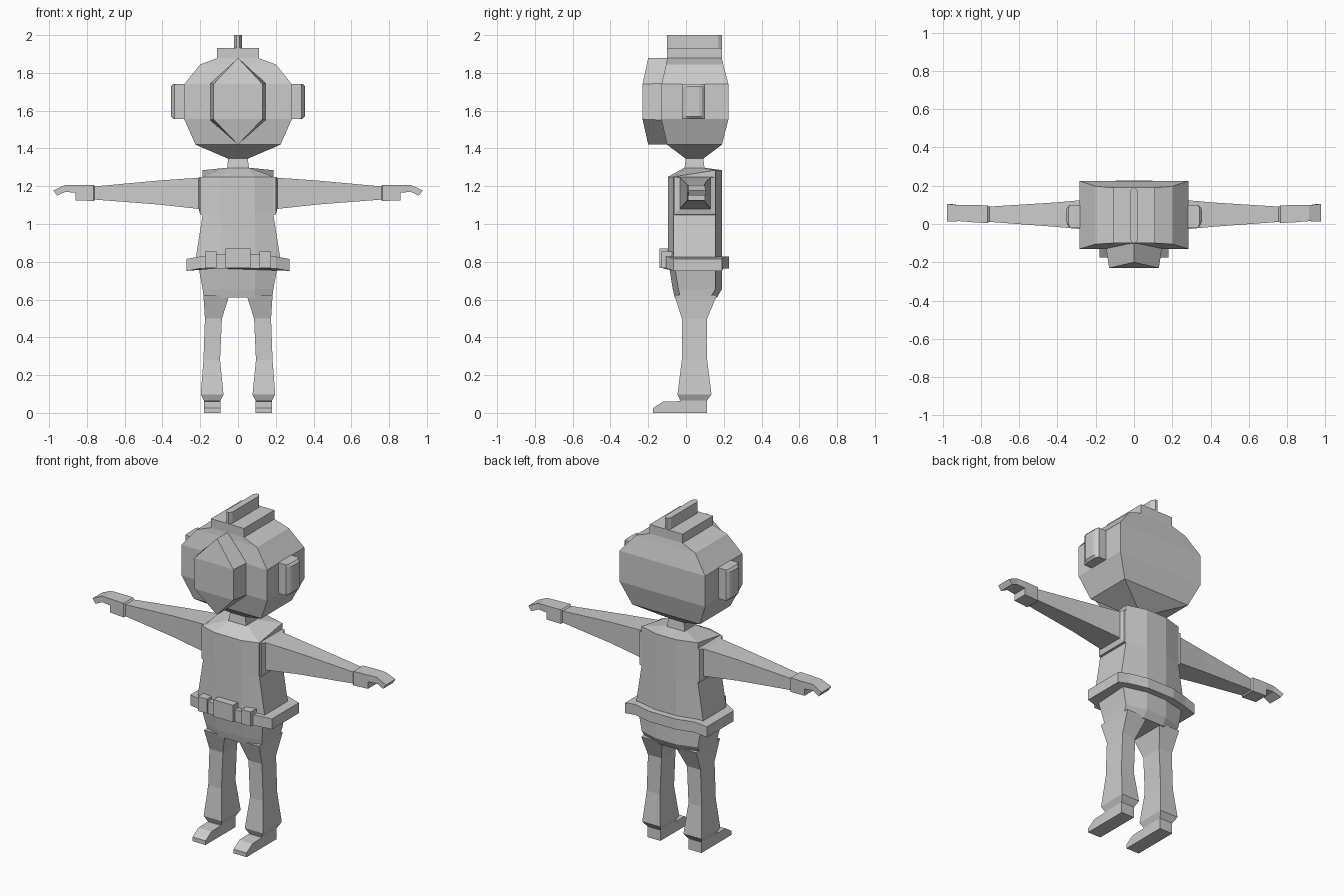
import bpy, bmesh

GREY = bpy.data.materials.new("plain grey")
GREY.diffuse_color = (0.6, 0.6, 0.6, 1)


def finish(name, bm):
    bmesh.ops.recalc_face_normals(bm, faces=bm.faces)
    me = bpy.data.meshes.new(name)
    bm.to_mesh(me)
    bm.free()
    me.materials.append(GREY)
    ob = bpy.data.objects.new(name, me)
    bpy.context.collection.objects.link(ob)
    return ob


def loft(name, rings):
    """Bridge rings of equal point count and cap both ends."""
    bm = bmesh.new()
    rows = [[bm.verts.new(p) for p in r] for r in rings]
    n = len(rows[0])
    for a, b in zip(rows, rows[1:]):
        for i in range(n):
            j = (i + 1) % n
            bm.faces.new((a[i], a[j], b[j], b[i]))
    bm.faces.new(rows[0])
    bm.faces.new(rows[-1])
    return finish(name, bm)


def rect_z(x0, x1, y0, y1, z):
    return [(x0, y0, z), (x1, y0, z), (x1, y1, z), (x0, y1, z)]


def rect_x(x, y0, y1, z0, z1):
    return [(x, y0, z0), (x, y1, z0), (x, y1, z1), (x, y0, z1)]


def box(name, x0, x1, y0, y1, z0, z1):
    return loft(name, [rect_z(x0, x1, y0, y1, z) for z in (z0, z1)])


def plan(half):
    """Mirror a right-hand outline of (x, y, z) points into a full ring."""
    return list(half) + [(-x, y, z) for x, y, z in reversed(half)]


def body_ring(z, hx, yf, yb, zf=None, inner=0.09):
    """Eight-sided body section, with front corners set back from the middle."""
    zf = z if zf is None else zf
    return plan([(inner, yf, zf), (hx, yf + 0.03, zf),
                 (hx, yb - 0.035, z), (inner * 0.75, yb, z)])


# Head shell
loft("head", [rect_z(-hx, hx, y0, y1, z) for z, hx, y0, y1 in (
    (1.345, 0.05, 0.0, 0.09), (1.42, 0.225, -0.10, 0.19),
    (1.555, 0.285, -0.13, 0.225), (1.74, 0.285, -0.13, 0.225),
    (1.845, 0.20, -0.105, 0.197), (1.878, 0.11, -0.10, 0.19))])

# Face mask: six-sided plate with top and bottom points set back
bm = bmesh.new()
front = [bm.verts.new(p) for p in (
    (0, -0.2, 1.88), (0.13, -0.23, 1.74), (0.13, -0.23, 1.555),
    (0, -0.2, 1.42), (-0.13, -0.23, 1.555), (-0.13, -0.23, 1.74))]
back = [bm.verts.new(p) for p in (
    (0, -0.09, 1.878), (0.147, -0.12, 1.745), (0.147, -0.12, 1.55),
    (0, -0.09, 1.42), (-0.147, -0.12, 1.55), (-0.147, -0.12, 1.745))]
for i in range(6):
    j = (i + 1) % 6
    bm.faces.new((front[i], front[j], back[j], back[i]))
bm.faces.new((front[5], front[0], front[1]))
bm.faces.new((front[1], front[2], front[4], front[5]))
bm.faces.new((front[2], front[3], front[4]))
bm.faces.new(back)
finish("face_mask", bm)

# Crest on top of the head
box("crest_base", -0.11, 0.11, -0.10, 0.19, 1.86, 1.932)
loft("crest_fin", [plan([(0.008, -0.10, z), (0.02, -0.08, z),
                         (0.02, 0.17, z), (0.008, 0.19, z)]) for z in (1.92, 2.0)])

# Neck and torso
loft("neck", [rect_z(-0.06, 0.06, -0.01, 0.10, 1.28),
              rect_z(-0.05, 0.05, 0.0, 0.09, 1.36)])
loft("torso", [
    body_ring(0.77, 0.225, -0.095, 0.19),
    body_ring(0.83, 0.222, -0.095, 0.19),
    body_ring(1.05, 0.187, -0.095, 0.19),
    body_ring(1.285, 0.187, -0.095, 0.19, zf=1.25),
    plan([(0.05, -0.01, 1.297), (0.065, 0.0, 1.297),
          (0.065, 0.09, 1.297), (0.05, 0.10, 1.297)])])

# Pelvis
loft("pelvis", [
    body_ring(0.612, 0.182, -0.06, 0.165),
    body_ring(0.655, 0.187, -0.07, 0.19),
    body_ring(0.79, 0.212, -0.092, 0.19)])

# Belt: sides droop slightly outward
loft("belt", [plan([(0.10, -0.122, z), (0.20, -0.10, z), (0.272, -0.065, z - 0.013),
                    (0.272, 0.19, z - 0.013), (0.20, 0.20, z), (0.09, 0.228, z)])
              for z in (0.765, 0.828)])
box("belt_buckle", -0.065, 0.065, -0.14, -0.085, 0.768, 0.87)

for s, side in ((1, "right"), (-1, "left")):
    def m(ring):
        return [(s * x, y, z) for x, y, z in ring]

    # Belt pouch and small link beside the buckle
    loft(side + "_pouch", [m(rect_z(0.115, 0.175, -0.13, -0.075, z)) for z in (0.768, 0.855)])
    loft(side + "_link", [m(rect_z(0.06, 0.12, -0.122, -0.08, z)) for z in (0.768, 0.838)])

    # Ear piece with bevelled outer edges
    ear = [(0.27, -0.02), (0.335, -0.02), (0.35, 0.0), (0.355, 0.015),
           (0.355, 0.07), (0.35, 0.085), (0.335, 0.10), (0.27, 0.10)]
    loft(side + "_ear", [
        m([(min(x, 0.342), y, z) for x, y in ear]) if end else m([(x, y, z) for x, y in ear])
        for z, end in ((1.557, 1), (1.57, 0), (1.728, 0), (1.742, 1))])

    # Sleeve
    loft(side + "_arm", [m(rect_x(*r)) for r in (
        (0.17, -0.06, 0.155, 1.045, 1.25), (0.20, -0.06, 0.155, 1.05, 1.25),
        (0.208, -0.033, 0.13, 1.08, 1.245), (0.42, -0.014, 0.112, 1.103, 1.23),
        (0.77, 0.012, 0.09, 1.13, 1.198))])

    # Hand: cuff block, palm and drooping finger tips
    loft(side + "_cuff", [m(rect_x(*r)) for r in (
        (0.755, 0.015, 0.087, 1.13, 1.198), (0.765, 0.005, 0.097, 1.122, 1.207),
        (0.86, 0.01, 0.10, 1.125, 1.207))])
    loft(side + "_fingers", [m(rect_x(*r)) for r in (
        (0.85, 0.01, 0.10, 1.165, 1.207), (0.915, 0.015, 0.098, 1.17, 1.207)
    )] + [m([(0.958, 0.012, 1.15), (0.958, 0.105, 1.15),
             (0.977, 0.105, 1.178), (0.977, 0.012, 1.178)])])

    # Trouser leg with flared hem
    loft(side + "_leg", [m(rect_z(x0, x1, y0, y1, z)) for z, x0, x1, y0, y1 in (
        (0.065, 0.093, 0.18, -0.03, 0.11), (0.098, 0.077, 0.197, -0.045, 0.135),
        (0.28, 0.095, 0.183, -0.022, 0.112), (0.50, 0.085, 0.175, -0.022, 0.112),
        (0.625, 0.045, 0.183, -0.062, 0.165))])

    # Shoe with sloped toe
    shoe = [(-0.175, 0), (0.11, 0), (0.11, 0.075), (-0.02, 0.075),
            (-0.03, 0.062), (-0.12, 0.06), (-0.175, 0.025)]
    loft(side + "_shoe", [m([(x, y, z) for y, z in shoe]) for x in (0.093, 0.18)])
